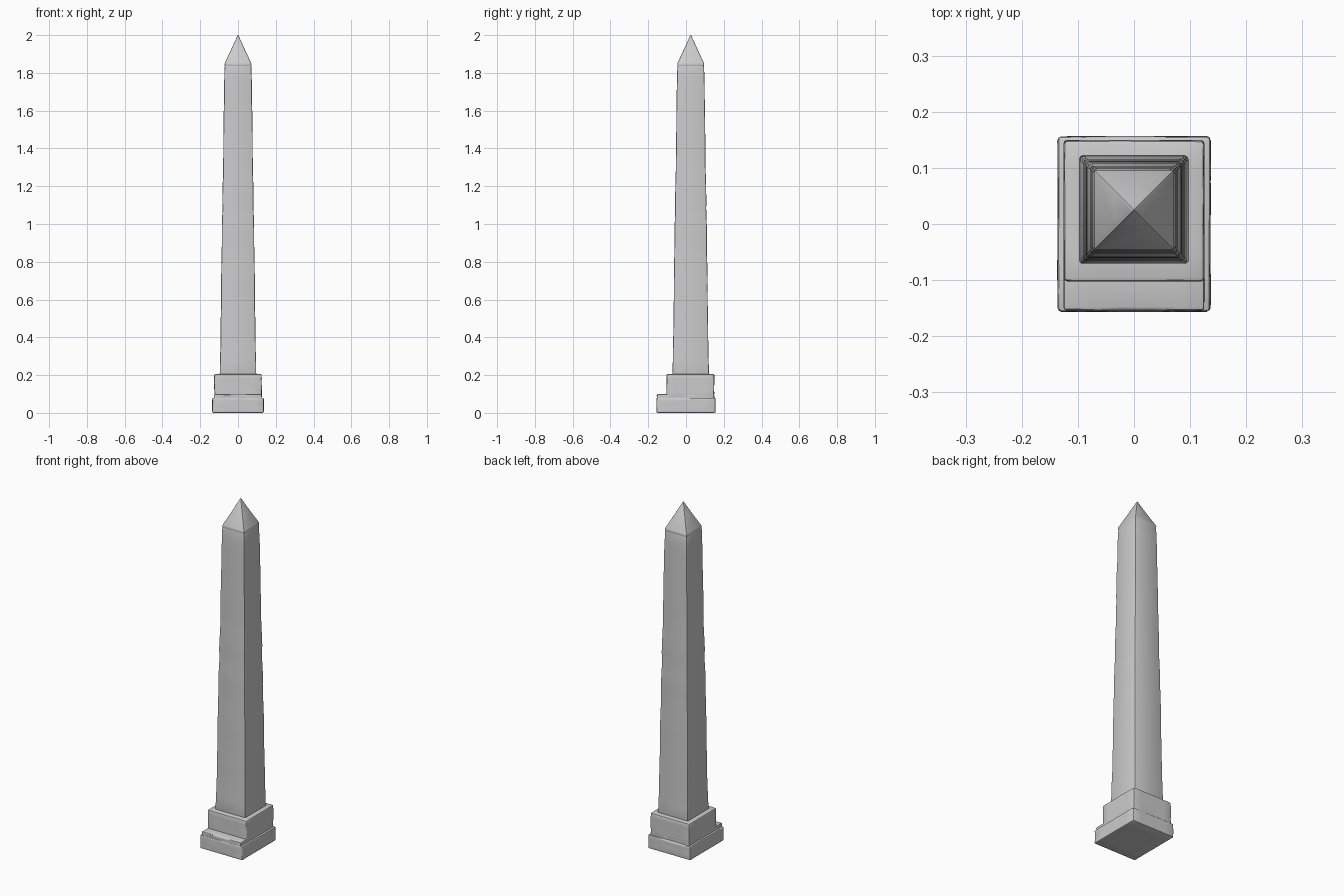
import bpy, bmesh, random

if "Cube" in bpy.data.objects:
    bpy.data.objects.remove(bpy.data.objects["Cube"])

random.seed(4)
CY = 0.025  # shaft axis sits slightly behind the centre


def finish(name, bm):
    bmesh.ops.recalc_face_normals(bm, faces=bm.faces)
    mesh = bpy.data.meshes.new(name)
    bm.to_mesh(mesh)
    bm.free()
    obj = bpy.data.objects.new(name, mesh)
    bpy.context.collection.objects.link(obj)
    bpy.ops.object.select_all(action='DESELECT')
    obj.select_set(True)
    bpy.context.view_layer.objects.active = obj
    bpy.ops.object.shade_smooth_by_angle(angle=0.6)
    return obj


def block(name, x, y0, y1, z0, z1, bevel):
    """Stone slab with worn edges, slightly chipped at random."""
    bm = bmesh.new()
    bmesh.ops.create_cube(bm, size=1)
    for v in bm.verts:
        v.co = (v.co.x * 2 * x,
                (y0 + y1) / 2 + v.co.y * (y1 - y0),
                (z0 + z1) / 2 + v.co.z * (z1 - z0))
    bmesh.ops.subdivide_edges(bm, edges=bm.edges[:], cuts=4, use_grid_fill=True)
    sharp = [e for e in bm.edges if e.calc_face_angle(0) > 0.5]
    bmesh.ops.bevel(bm, geom=sharp, offset=bevel, segments=2,
                    profile=0.5, affect='EDGES')
    for v in bm.verts:
        if z0 + 0.004 < v.co.z:
            v.co.x *= 1 - random.uniform(0, 0.012)
            v.co.y -= (v.co.y - (y0 + y1) / 2) * random.uniform(0, 0.012)
    return finish(name, bm)


def tapered(name, profile, chip):
    """Loft square rings with worn corners; profile is (half width, z)."""
    bm = bmesh.new()
    rings = []
    for h, z in profile:
        ring = []
        for sx, sy in ((1, 1), (-1, 1), (-1, -1), (1, -1)):
            c = min(chip * random.uniform(0.5, 1.3), h * 0.4)
            pts = [(h, h - c), (h - c * 0.3, h - c * 0.3), (h - c, h)]
            if sx * sy < 0:
                pts.reverse()
            ring += [bm.verts.new((sx * px, CY + sy * py, z)) for px, py in pts]
        rings.append(ring)
    for a, b in zip(rings, rings[1:]):
        for i in range(12):
            j = (i + 1) % 12
            bm.faces.new((a[i], a[j], b[j], b[i]))
    bm.faces.new(rings[0])
    bm.faces.new(rings[-1])
    return finish(name, bm)


# Stepped base: slab, low front step, pedestal
block("base_slab", 0.137, -0.157, 0.157, 0.0, 0.08, 0.007)
block("front_step", 0.126, -0.155, 0.15, 0.06, 0.1, 0.006)
block("pedestal", 0.126, -0.103, 0.15, 0.08, 0.206, 0.007)

# Shaft: gently tapering, with faint weathering ripples
N = 26
profile = [(0.094, 0.19)]
for i in range(N + 1):
    t = i / N
    dz = random.uniform(-0.015, 0.015) if 0 < i < N else 0
    profile.append((0.097 - 0.025 * t + random.uniform(-0.0015, 0.0005),
                    0.207 + 1.623 * t + dz))
profile.append((0.069, 1.84))
tapered("shaft", profile, 0.006)

# Pointed cap with a thin joint below it
tapered("pyramid_cap", [(0.069, 1.836), (0.0715, 1.845), (0.069, 1.854),
                        (0.035, 1.927), (0.005, 1.993), (0.001, 2.0)], 0.004)
